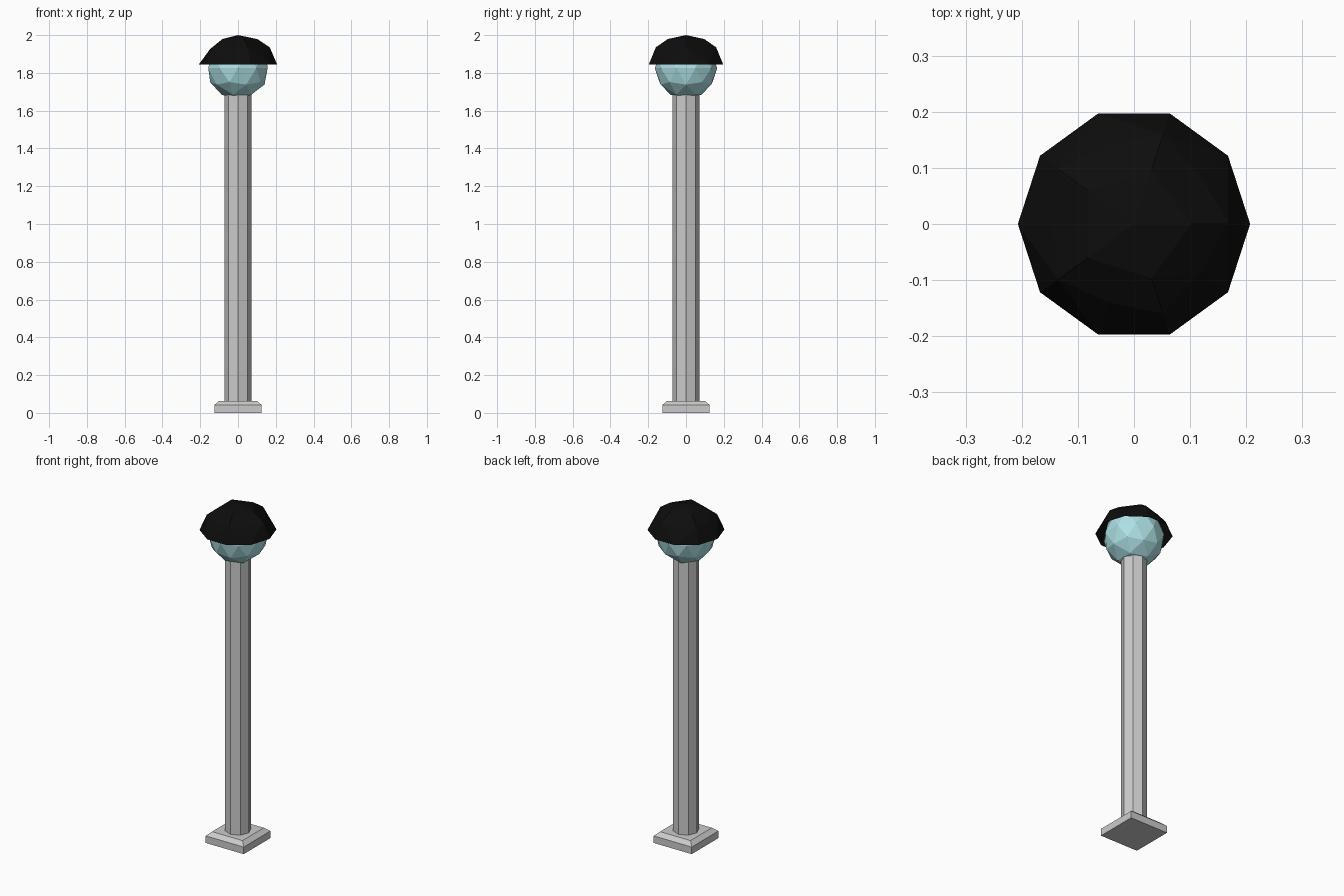
import bpy, bmesh
from math import cos, sin, pi

if "Cube" in bpy.data.objects:
    bpy.data.objects.remove(bpy.data.objects["Cube"])


def material(name, rgb):
    m = bpy.data.materials.new(name)
    m.diffuse_color = (*rgb, 1)
    m.use_nodes = True
    m.node_tree.nodes["Principled BSDF"].inputs["Base Color"].default_value = m.diffuse_color
    return m


def finish(name, bm, mat=None):
    bmesh.ops.recalc_face_normals(bm, faces=bm.faces)
    me = bpy.data.meshes.new(name)
    bm.to_mesh(me)
    bm.free()
    ob = bpy.data.objects.new(name, me)
    bpy.context.collection.objects.link(ob)
    if mat:
        me.materials.append(mat)
    return ob


def ring(bm, n, r, z, start=0.0):
    return [bm.verts.new((r * cos(start + 2 * pi * i / n),
                          r * sin(start + 2 * pi * i / n), z)) for i in range(n)]


def prism(name, n, sections, start=0.0):
    """Closed n-sided body through a list of (radius, z) sections."""
    bm = bmesh.new()
    rings = [ring(bm, n, r, z, start) for r, z in sections]
    for a, b in zip(rings, rings[1:]):
        for i in range(n):
            j = (i + 1) % n
            bm.faces.new((a[i], a[j], b[j], b[i]))
    bm.faces.new(rings[0])
    bm.faces.new(rings[-1])
    return finish(name, bm)


# Square foot with a sloped shoulder, and eight-sided post
k = 2 ** 0.5
prism("base_plate", 4, [(0.125 * k, 0), (0.125 * k, 0.042), (0.1 * k, 0.064)], pi / 4)
prism("post", 8, [(0.071, 0.06), (0.071, 1.70)])

# Faceted glass globe
bm = bmesh.new()
bmesh.ops.create_icosphere(bm, subdivisions=2, radius=0.165)
bmesh.ops.translate(bm, verts=bm.verts, vec=(0, 0, 1.825))
finish("globe", bm, material("glass", (0.42, 0.75, 0.78)))

# Flared black hood: pole, ring of five, staggered ring of ten, rim of ten
bm = bmesh.new()
pole = bm.verts.new((0, 0, 2.0))
crown = ring(bm, 5, 0.102, 1.979)
major = ring(bm, 5, 0.168, 1.935)
minor = ring(bm, 5, 0.147, 1.927, pi / 5)
middle = [v for pair in zip(major, minor) for v in pair]
rim = ring(bm, 10, 0.207, 1.845)
for i in range(5):
    j = (i + 1) % 5
    bm.faces.new((pole, crown[i], crown[j]))
    bm.faces.new((crown[i], major[i], minor[i]))
    bm.faces.new((crown[i], minor[i], crown[j]))
    bm.faces.new((crown[j], minor[i], major[j]))
for i in range(10):
    j = (i + 1) % 10
    a, b = (i, j) if i % 2 == 0 else (j, i)
    bm.faces.new((middle[a], rim[a], rim[b]))
    bm.faces.new((middle[a], rim[b], middle[b]))
finish("hood", bm, material("black", (0.004, 0.004, 0.004)))
